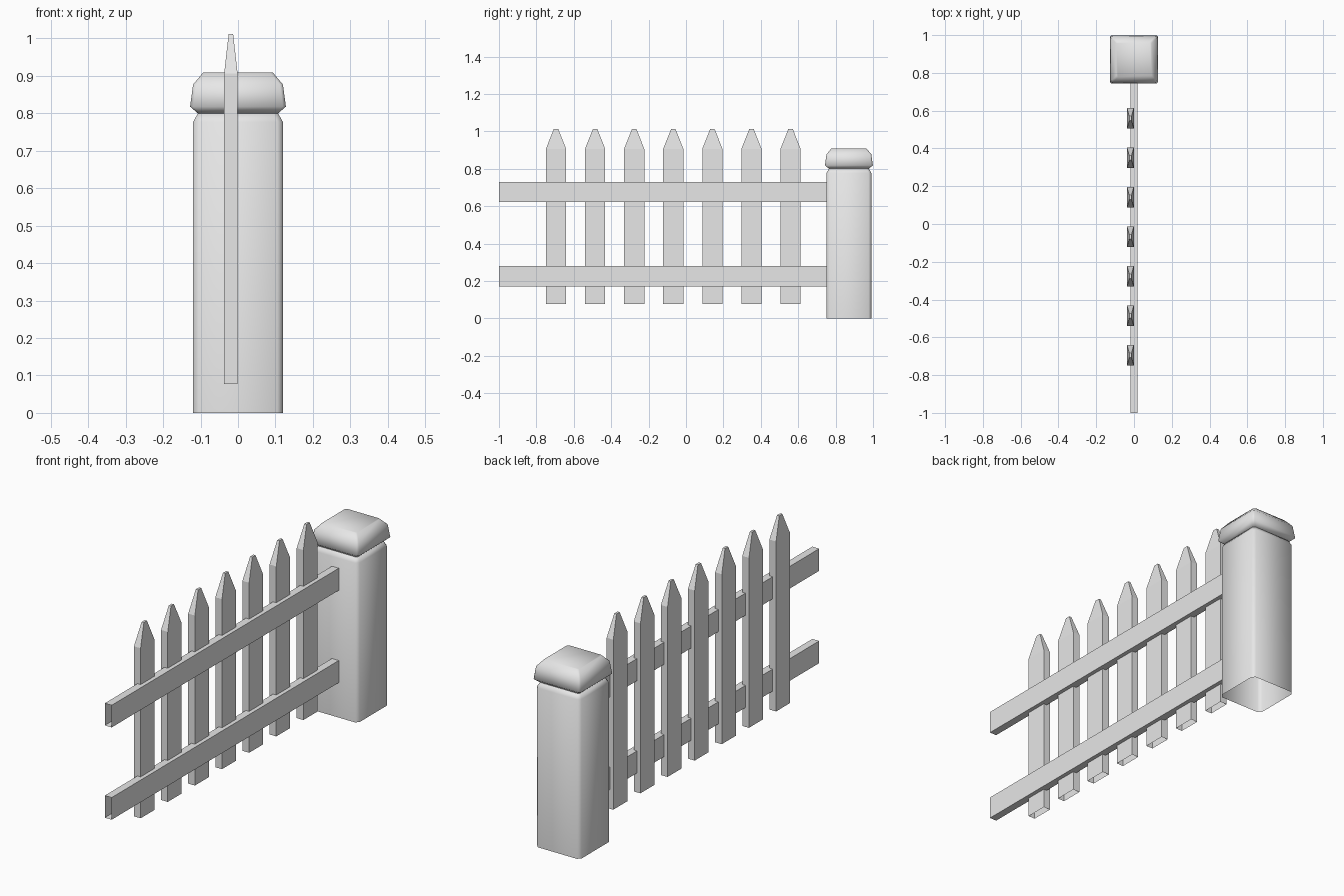
import bpy, bmesh

cube = bpy.data.objects.get("Cube")
if cube:
    bpy.data.objects.remove(cube, do_unlink=True)

grey = bpy.data.materials.new("plain_grey")
grey.use_nodes = True
grey.diffuse_color = (0.8, 0.8, 0.8, 1)
grey.node_tree.nodes["Principled BSDF"].inputs["Base Color"].default_value = (0.8, 0.8, 0.8, 1)


def ring(bm, half_x, half_y, z, chamfer=0.0):
    """Rectangular loop of vertices, with optional cut corners."""
    pts = []
    for sx, sy, flip in ((1, 1, 0), (-1, 1, 1), (-1, -1, 0), (1, -1, 1)):
        corner = [(sx * half_x, sy * (half_y - chamfer)),
                  (sx * (half_x - chamfer), sy * half_y)]
        if flip:
            corner.reverse()
        pts += corner if chamfer else corner[:1]
    return [bm.verts.new((x, y, z)) for x, y in pts]


def loft(name, sections, location, cap_start=False, cap_end=False, smooth=False):
    """Skin a stack of rectangular sections (half_x, half_y, z, chamfer)."""
    bm = bmesh.new()
    rings = [ring(bm, *s) for s in sections]
    for low, high in zip(rings, rings[1:]):
        n = len(low)
        for i in range(n):
            j = (i + 1) % n
            bm.faces.new((low[i], low[j], high[j], high[i]))
    if cap_start:
        bm.faces.new(rings[0][::-1])
    if cap_end:
        bm.faces.new(rings[-1])
    for f in bm.faces:
        f.smooth = smooth
    mesh = bpy.data.meshes.new(name)
    bm.to_mesh(mesh)
    bm.free()
    mesh.materials.append(grey)
    obj = bpy.data.objects.new(name, mesh)
    obj.location = location
    bpy.context.collection.objects.link(obj)
    return obj


# Gate post, open underneath, with a shoulder below the cap
POST_Y = 0.871
loft("post", [(0.12, 0.12, 0, 0.015), (0.12, 0.12, 0.777, 0.015),
              (0.107, 0.107, 0.8, 0.012)],
     (0, POST_Y, 0), cap_end=True, smooth=True)

# Rounded cap stone
loft("post_cap", [(0.107, 0.107, 0.8, 0.008), (0.128, 0.128, 0.818, 0.008),
                  (0.12, 0.12, 0.877, 0.008), (0.093, 0.093, 0.909, 0.008)],
     (0, POST_Y, 0), cap_start=True, cap_end=True, smooth=True)

# Pointed pickets, open underneath
for i in range(7):
    loft(f"picket_{i + 1}", [(0.018, 0.054, 0.077), (0.018, 0.054, 0.906),
                             (0.006, 0.012, 1.012)],
         (-0.019, -0.695 + i * 0.209, 0), cap_end=True)

# Horizontal rails, open tubes lying along y
for name, z in (("lower_rail", 0.225), ("upper_rail", 0.675)):
    rail = loft(name, [(0.0185, 0.054, -0.875), (0.0185, 0.054, 0.875)],
                (0, -0.125, z))
    rail.rotation_euler.x = -1.570796
